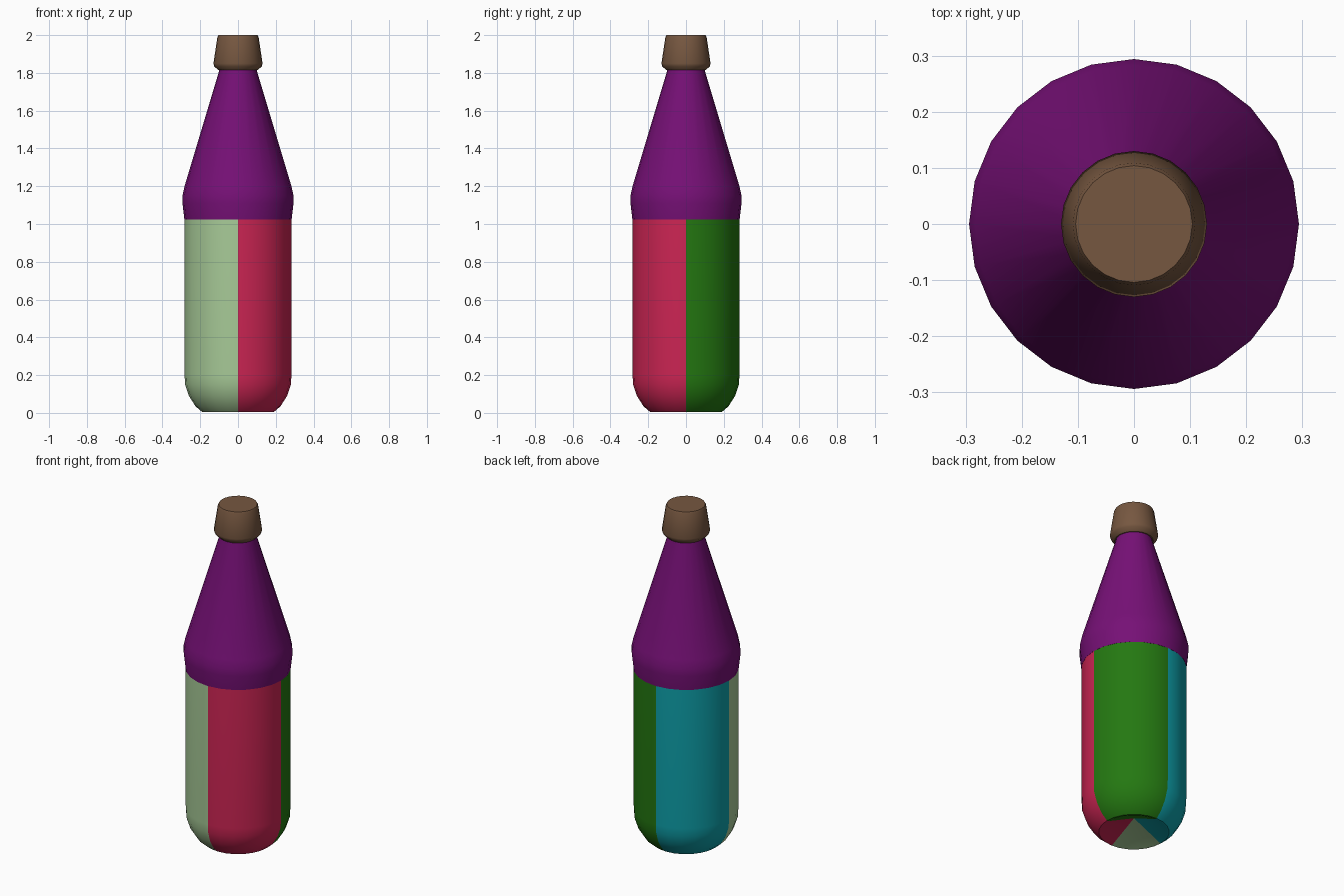
import bpy, bmesh, math
from mathutils import Vector

if "Cube" in bpy.data.objects:
    bpy.data.objects.remove(bpy.data.objects["Cube"], do_unlink=True)


def material(name, rgb):
    """Flat material from 0-255 sRGB."""
    lin = [((c / 255 + 0.055) / 1.055) ** 2.4 if c > 10 else c / 255 / 12.92 for c in rgb]
    mat = bpy.data.materials.new(name)
    mat.use_nodes = True
    mat.diffuse_color = (*lin, 1)
    mat.node_tree.nodes["Principled BSDF"].inputs["Base Color"].default_value = (*lin, 1)
    return mat


def lathe(name, profile, sides, mats, rule=None, angle=35):
    """Spin an (r, z) profile, listed bottom to top, around the z axis."""
    bm = bmesh.new()
    verts = [bm.verts.new((r, 0, z)) for r, z in profile]
    edges = [bm.edges.new(pair) for pair in zip(verts, verts[1:])]
    bmesh.ops.spin(bm, geom=verts + edges, cent=(0, 0, 0), axis=(0, 0, 1),
                   angle=math.tau, steps=sides)
    bmesh.ops.remove_doubles(bm, verts=bm.verts, dist=0.0005)
    bmesh.ops.recalc_face_normals(bm, faces=bm.faces)
    if rule:
        for f in bm.faces:
            f.material_index = rule(f.calc_center_median())
    mesh = bpy.data.meshes.new(name)
    bm.to_mesh(mesh)
    bm.free()
    for m in mats:
        mesh.materials.append(m)
    obj = bpy.data.objects.new(name, mesh)
    bpy.context.collection.objects.link(obj)
    bpy.ops.object.select_all(action="DESELECT")
    obj.select_set(True)
    bpy.context.view_layer.objects.active = obj
    bpy.ops.object.shade_smooth_by_angle(angle=math.radians(angle))
    return obj


def quadrant(c):
    return (1 if c.x > 0 else 0) + (2 if c.y > 0 else 0)


pale_green = material("pale green", (168, 203, 152))
crimson = material("crimson", (205, 37, 84))
teal = material("teal", (14, 160, 170))
green = material("leaf green", (36, 120, 17))
purple = material("purple", (118, 16, 118))
brown = material("cork brown", (118, 87, 64))

# Body with a hollow cone pushed up into the base, one colour per quarter
lathe("bottle_body",
      [(0, 0.09), (0.18, 0.005), (0.19, 0.005), (0.225, 0.035), (0.26, 0.09),
       (0.28, 0.15), (0.283, 0.2), (0.283, 1.03)],
      24, [pale_green, crimson, teal, green], quadrant)

# Shoulder and tapering neck
lathe("shoulder_and_neck",
      [(0.28, 1.025), (0.284, 1.025), (0.294, 1.11), (0.294, 1.15), (0.283, 1.2),
       (0.1, 1.81), (0.098, 1.83)],
      24, [purple])

# Stopper, wider at its lower lip
lathe("stopper",
      [(0, 1.815), (0.105, 1.815), (0.126, 1.835), (0.13, 1.85), (0.109, 1.99),
       (0.104, 2.0), (0, 2.0)],
      24, [brown])
